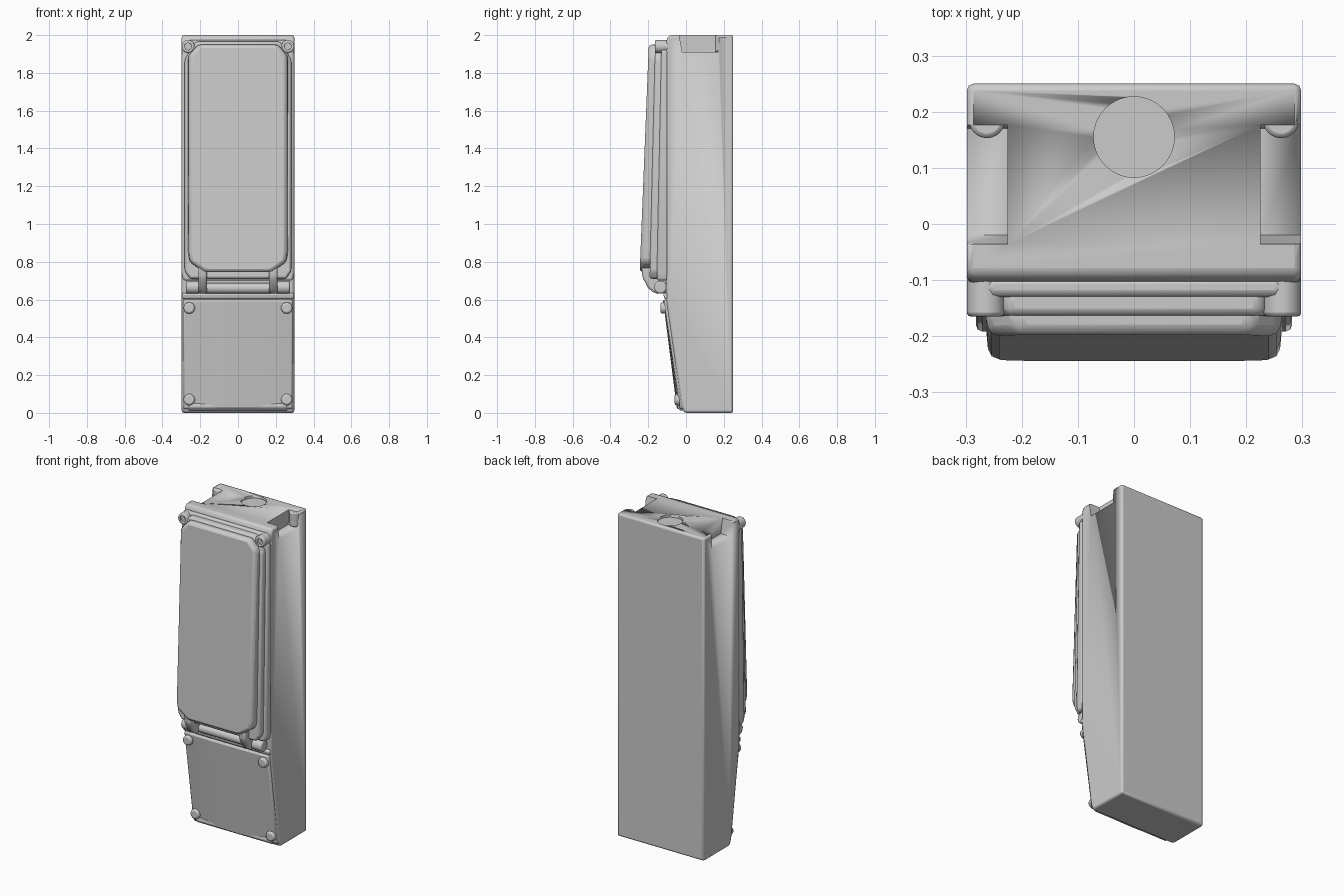
import bpy, bmesh, math
from mathutils import Matrix

if "Cube" in bpy.data.objects:
    bpy.data.objects.remove(bpy.data.objects["Cube"])

grey = bpy.data.materials.new("plain grey")
grey.use_nodes = True
grey.diffuse_color = (0.6, 0.6, 0.6, 1)
grey.node_tree.nodes["Principled BSDF"].inputs["Base Color"].default_value = (0.6, 0.6, 0.6, 1)


def finish(name, bm, bevel=0.0, segments=2):
    bmesh.ops.recalc_face_normals(bm, faces=bm.faces)
    mesh = bpy.data.meshes.new(name)
    bm.to_mesh(mesh)
    bm.free()
    ob = bpy.data.objects.new(name, mesh)
    bpy.context.collection.objects.link(ob)
    mesh.materials.append(grey)
    if bevel:
        mod = ob.modifiers.new("soft edges", 'BEVEL')
        mod.width, mod.segments = bevel, segments
        mod.limit_method = 'ANGLE'
        mod.angle_limit = math.radians(25)
    bpy.ops.object.select_all(action='DESELECT')
    ob.select_set(True)
    bpy.context.view_layer.objects.active = ob
    bpy.ops.object.shade_smooth_by_angle(angle=math.radians(40))
    return ob


def prism(name, first, second, bevel=0.0):
    """Join two matching outlines into a solid."""
    bm = bmesh.new()
    a = [bm.verts.new(p) for p in first]
    b = [bm.verts.new(p) for p in second]
    bm.faces.new(a)
    bm.faces.new(b[::-1])
    for i in range(len(a)):
        j = (i + 1) % len(a)
        bm.faces.new((a[i], b[i], b[j], a[j]))
    return finish(name, bm, bevel)


def side_profile(name, points, x0, x1, bevel=0.0):
    return prism(name, [(x0, y, z) for y, z in points], [(x1, y, z) for y, z in points], bevel)


def front_slab(name, outline, back, top_y, low_y, bevel, shrink=1.0):
    """Slab with a front face that leans out towards the bottom."""
    def lean(z):
        return low_y + (top_y - low_y) * (z - 0.7) / 1.25
    return prism(name, [(x, back, z) for x, z in outline],
                 [(x * shrink, lean(z), z) for x, z in outline], bevel)


def cylinder(name, centre, radius, depth, axis, bevel=0.0, sides=24):
    bm = bmesh.new()
    turn = {'X': Matrix.Rotation(math.pi / 2, 4, 'Y'),
            'Y': Matrix.Rotation(math.pi / 2, 4, 'X'), 'Z': Matrix()}[axis]
    bmesh.ops.create_cone(bm, cap_ends=True, segments=sides, radius1=radius, radius2=radius,
                          depth=depth, matrix=Matrix.Translation(centre) @ turn)
    return finish(name, bm, bevel)


def mirrored(half):
    return half + [(-x, z) for x, z in reversed(half)]


def cut(target, cutter):
    mod = target.modifiers.new("cut", 'BOOLEAN')
    mod.operation, mod.solver, mod.object = 'DIFFERENCE', 'EXACT', cutter
    cutter.hide_render = True
    cutter.hide_set(True)


# Main housing, tapering towards the foot
housing = side_profile("housing", [(0.25, 0), (0.25, 2), (-0.09, 2), (-0.105, 1.97), (-0.105, 0.6),
                                   (-0.1, 0.56), (-0.025, 0.04), (-0.01, 0)], -0.298, 0.298, 0.012)
cut(housing, cylinder("knockout_cutter", (0, 0.155, 2), 0.072, 0.03, 'Z', sides=32))

# Recesses at the top shoulders, with a rounded post behind each
for side, label in ((-1, "right"), (1, "left")):
    cut(housing, side_profile(label + "_shoulder_cutter",
                              [(-0.045, 2.05), (-0.02, 1.91), (0.17, 1.91), (0.18, 2.05)],
                              side * 0.225, side * 0.4))
    cylinder(label + "_rear_post", (side * 0.262, 0.185, 1.955), 0.032, 0.09, 'Z', 0.008)

# Hinged lid: base flange, raised rim and front panel
front_slab("lid_flange", mirrored([(0.29, 0.7), (0.298, 0.74), (0.298, 1.91), (0.262, 1.975)]),
           -0.095, -0.13, -0.155, 0.012)
front_slab("lid_rim", mirrored([(0.18, 0.71), (0.255, 0.71), (0.282, 0.75), (0.282, 1.87), (0.225, 1.965)]),
           -0.11, -0.163, -0.193, 0.012)
front_slab("lid_panel", mirrored([(0.165, 0.745), (0.19, 0.75), (0.262, 0.8), (0.268, 0.85),
                                  (0.268, 1.89), (0.215, 1.95)]),
           -0.14, -0.197, -0.247, 0.018, 0.965)

# Lid screws and hinge knuckles
for side, label in ((-1, "right"), (1, "left")):
    post = cylinder(label + "_lid_screw", (side * 0.264, -0.125, 1.94), 0.034, 0.08, 'Y', 0.007)
    cut(post, cylinder(label + "_screw_cutter", (side * 0.264, -0.165, 1.94), 0.018, 0.02, 'Y'))
    side_profile(label + "_hinge_leg", [(-0.1, 0.635), (-0.165, 0.632), (-0.2, 0.66), (-0.232, 0.72),
                                        (-0.235, 0.79), (-0.1, 0.79)],
                 side * 0.165, side * 0.21, 0.012)
    cylinder(label + "_hinge_knuckle", (side * 0.24, -0.135, 0.665), 0.034, 0.07, 'X', 0.008)
cylinder("hinge_pin", (0, -0.125, 0.66), 0.028, 0.36, 'X')
side_profile("hinge_ledge", [(-0.09, 0.6), (-0.115, 0.605), (-0.12, 0.63), (-0.09, 0.64)], -0.295, 0.295, 0.006)

# Sloping lower cover with a gently bowed foot
def cover_edge(z, base_y, bow):
    steps = 10
    row = []
    for i in range(steps + 1):
        t = 2 * i / steps - 1
        row.append((0.29 * t, base_y - bow * (1 - t * t), z))
    return row + [(0.29, 0.05, z), (-0.29, 0.05, z)]


prism("lower_cover", cover_edge(0.02, -0.03, 0.018), cover_edge(0.6, -0.118, 0.004), 0.01)
side_profile("cover_bottom_lip", [(0, 0.012), (-0.03, 0.012), (-0.048, 0.03), (-0.045, 0.05), (0, 0.05)],
             -0.26, 0.26, 0.006)

# Screw tabs at the four cover corners
for side, label in ((-1, "right"), (1, "left")):
    for z, y, row in ((0.555, -0.11, "upper"), (0.07, -0.035, "lower")):
        cylinder(f"{label}_{row}_cover_screw", (side * 0.258, y, z), 0.03, 0.05, 'Y', 0.01)
